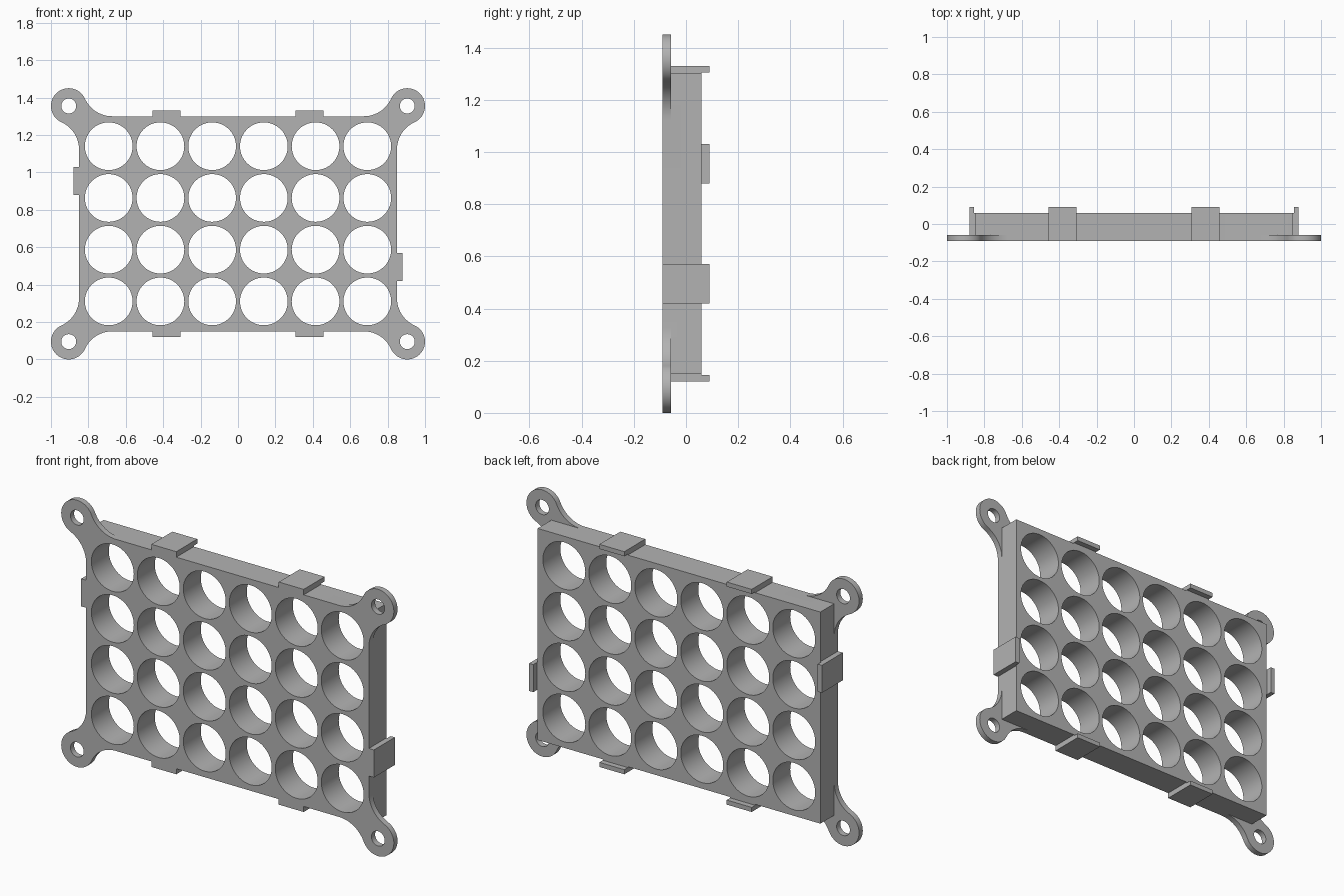
import bpy, bmesh
from math import sqrt, atan2, pi, cos, sin
from mathutils import Vector

if "Cube" in bpy.data.objects:
    bpy.data.objects.remove(bpy.data.objects["Cube"], do_unlink=True)

HALF_W, HALF_H, MID = 0.85, 0.575, 0.725     # body half sizes and centre height
FRONT, EAR_BACK, BODY_BACK, TAB_BACK = -0.09, -0.058, 0.06, 0.09
PITCH, HOLE_R = 0.2765, 0.1275
EAR_X, EAR_Z, EAR_R, BOLT_R, FILLET = 0.905, 0.63, 0.095, 0.04, 0.16

grey = bpy.data.materials.new("plain_grey")
grey.use_nodes = True
colour = (0.45, 0.45, 0.45, 1)
grey.diffuse_color = colour
grey.node_tree.nodes["Principled BSDF"].inputs["Base Color"].default_value = colour


def prism(name, points, sweep):
    """Closed outline swept along a vector."""
    bm = bmesh.new()
    face = bm.faces.new([bm.verts.new(p) for p in points])
    top = bmesh.ops.extrude_face_region(bm, geom=[face])["geom"]
    bmesh.ops.translate(bm, vec=sweep, verts=[v for v in top if isinstance(v, bmesh.types.BMVert)])
    bmesh.ops.recalc_face_normals(bm, faces=bm.faces)
    mesh = bpy.data.meshes.new(name)
    bm.to_mesh(mesh)
    bm.free()
    mesh.materials.append(grey)
    ob = bpy.data.objects.new(name, mesh)
    bpy.context.collection.objects.link(ob)
    return ob


def arc(cx, cz, r, a0, a1, n):
    return [(cx + r * cos(a0 + (a1 - a0) * i / n), cz + r * sin(a0 + (a1 - a0) * i / n))
            for i in range(n + 1)]


def flat(points, y, sx=1, sz=1):
    return [(sx * x, y, MID + sz * z) for x, z in points]


def combine(target, tool, operation):
    """Apply a boolean and discard the tool."""
    tool.hide_render = True
    mod = target.modifiers.new("join", "BOOLEAN")
    mod.object, mod.operation, mod.solver = tool, operation, "EXACT"
    bpy.context.view_layer.objects.active = target
    bpy.ops.object.modifier_apply(modifier=mod.name)
    bpy.data.objects.remove(tool, do_unlink=True)


# Main slab
corners = [(-HALF_W, -HALF_H), (HALF_W, -HALF_H), (HALF_W, HALF_H), (-HALF_W, HALF_H)]
holder = prism("cell_holder", flat(corners, FRONT), (0, BODY_BACK - FRONT, 0))

# Mounting ears: a rounded lug blended into both edges of the corner
gap = EAR_X - HALF_W
d = sqrt((FILLET + EAR_R) ** 2 - (FILLET - gap) ** 2)
lean = atan2(FILLET - gap, d)
ear = arc(EAR_X - d, HALF_H + FILLET, FILLET, -pi / 2, -lean, 12)
ear += arc(EAR_X, EAR_Z, EAR_R, pi - lean, lean - pi / 2, 36)[1:]
ear += arc(HALF_W + FILLET, EAR_Z - d, FILLET, pi / 2 + lean, pi, 12)[1:]
ear.append((EAR_X - d, EAR_Z - d))
for sx in (-1, 1):
    for sz in (-1, 1):
        lug = prism("mounting_ear", flat(ear, FRONT, sx, sz), (0, EAR_BACK - FRONT, 0))
        combine(holder, lug, "UNION")

# Locating tabs that overhang the back, slightly clear of the slab
def tab(out, along, edge, centre):
    profile = [(edge - 0.02, FRONT), (edge + 0.03, FRONT), (edge + 0.03, TAB_BACK),
               (edge + 0.005, TAB_BACK), (edge + 0.005, BODY_BACK), (edge - 0.02, BODY_BACK)]
    start = Vector((0, 0, MID)) + along * (centre - 0.075)
    points = [start + out * o + Vector((0, y, 0)) for o, y in profile]
    combine(holder, prism("tab", points, along * 0.15), "UNION")


X, Z = Vector((1, 0, 0)), Vector((0, 0, 1))
for s in (-1, 1):
    tab(X * s, Z, HALF_W, -0.23 * s)
    for x in (-0.383, 0.383):
        tab(Z * s, X, HALF_H, x)

# Cell holes and bolt holes
holes = [((i - 2.5) * PITCH, (j - 1.5) * PITCH, HOLE_R, 64) for i in range(6) for j in range(4)]
holes += [(sx * EAR_X, sz * EAR_Z, BOLT_R, 32) for sx in (-1, 1) for sz in (-1, 1)]
for x, z, r, n in holes:
    ring = arc(x, z, r, 0, 2 * pi, n)[:-1]
    combine(holder, prism("hole_cutter", flat(ring, -0.2), (0, 0.4, 0)), "DIFFERENCE")

# Smooth the round walls, keep the edges crisp
bpy.ops.object.select_all(action="DESELECT")
holder.select_set(True)
bpy.context.view_layer.objects.active = holder
bpy.ops.object.shade_smooth_by_angle()
